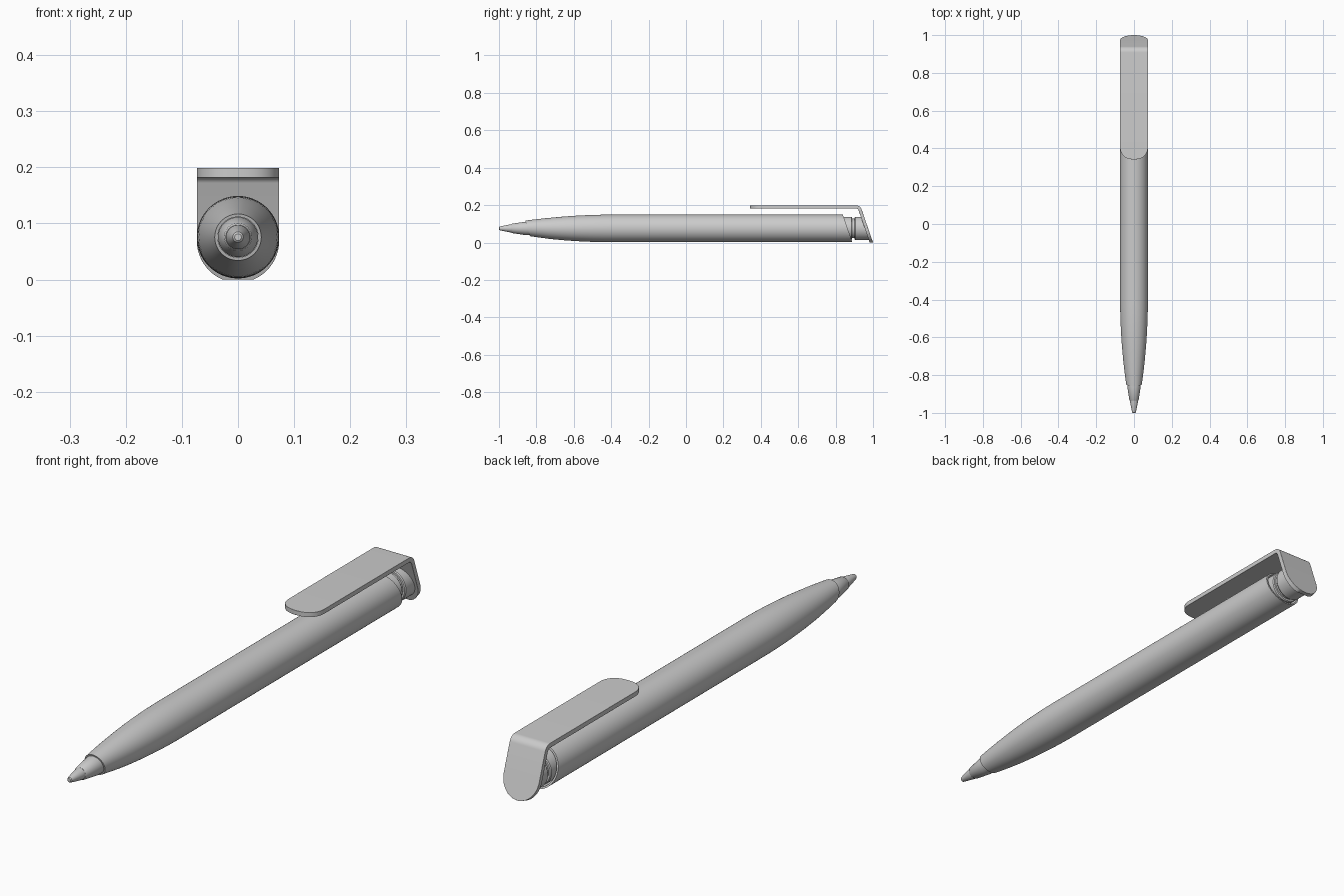
import bpy, bmesh, math

if "Cube" in bpy.data.objects:
    bpy.data.objects.remove(bpy.data.objects["Cube"])

CZ = 0.0755      # height of the pen axis
R = 0.0735       # barrel radius
SLOPE = 0.345    # lean of the rear faces (y per z)


def finish(name, bm, angle=30):
    bmesh.ops.recalc_face_normals(bm, faces=bm.faces)
    me = bpy.data.meshes.new(name)
    bm.to_mesh(me)
    bm.free()
    ob = bpy.data.objects.new(name, me)
    bpy.context.collection.objects.link(ob)
    bpy.ops.object.select_all(action='DESELECT')
    ob.select_set(True)
    bpy.context.view_layer.objects.active = ob
    bpy.ops.object.shade_smooth_by_angle(angle=math.radians(angle))
    return ob


def lathe(name, profile, n=64):
    """Rings (y, radius, slant) around the pen axis; slant shears a ring along y."""
    bm = bmesh.new()
    rings = []
    for y, r, k in profile:
        ring = []
        for i in range(n):
            a = 2 * math.pi * i / n
            dz = r * math.sin(a)
            ring.append(bm.verts.new((r * math.cos(a), y - k * dz, CZ + dz)))
        rings.append(ring)
    for a, b in zip(rings, rings[1:]):
        for i in range(n):
            j = (i + 1) % n
            bm.faces.new((a[i], a[j], b[j], b[i]))
    bm.faces.new(rings[0])
    bm.faces.new(rings[-1])
    return finish(name, bm)


# Barrel: curved taper at the front, slanted rims at both ends
barrel = [(-0.80, 0.036, 0.3), (-0.847, 0.036, 0.3), (-0.847, 0.0415, 0.3)]
for i in range(1, 15):
    y = -0.847 + 0.447 * i / 14
    barrel.append((y, R - 0.032 * ((-0.40 - y) / 0.447) ** 2, 0.3 * max(0, 1 - i / 4)))
barrel += [(0.80, R, 0), (0.864, R, SLOPE), (0.864, 0.067, SLOPE), (0.80, 0.067, SLOPE)]
lathe("barrel", barrel)

# Stepped nose cone and writing point
lathe("nose_cone", [(-0.78, 0.0355, 0), (-0.86, 0.0355, 0), (-0.93, 0.025, 0), (-0.934, 0.022, 0)])
lathe("writing_point", [(-0.92, 0.0215, 0), (-0.94, 0.0215, 0), (-0.985, 0.0125, 0),
                        (-0.997, 0.0095, 0), (-1.0, 0.006, 0)])

# Push button with a groove, ending on the slanted plate
lathe("push_button", [(0.81, 0.062, 0), (0.884, 0.062, 0), (0.888, 0.059, 0), (0.888, 0.052, 0),
                      (0.902, 0.052, 0), (0.902, 0.059, 0), (0.906, 0.062, 0), (0.965, 0.062, SLOPE)])

# Clip: bent strip, stations are (y, z, normal angle, half width)
T, TOP, BEND, W = 0.017, 0.199, 0.032, 0.0735
lean = math.pi / 2 - math.atan(SLOPE)
corner_y = 1.0 - TOP * SLOPE
stations = []
for i in range(13):                       # rounded tip
    a = math.pi / 2 * i / 12
    y = 0.342 + 0.062 * (1 - math.cos(a))
    stations.append((y, TOP, 0, max(0.004, W * math.sin(a) ** 0.8)))
y0 = corner_y - BEND * math.tan(lean / 2)
for i in range(11):                       # bend
    a = lean * i / 10
    stations.append((y0 + BEND * math.sin(a), TOP - BEND + BEND * math.cos(a), a, W))
for i in range(17):                       # round-ended rear plate
    a = math.pi / 2 * i / 16
    z = CZ - CZ * math.sin(a)
    stations.append((1.0 - z * SLOPE, z, lean, max(0.004, W * math.cos(a))))

bm = bmesh.new()
loops = []
for y, z, a, w in stations:
    iy, iz = y - T * math.sin(a), z - T * math.cos(a)
    iz = max(iz, 0.0)
    loops.append([bm.verts.new(p) for p in ((-w, y, z), (w, y, z), (w, iy, iz), (-w, iy, iz))])
for p, q in zip(loops, loops[1:]):
    for i in range(4):
        j = (i + 1) % 4
        bm.faces.new((p[i], p[j], q[j], q[i]))
bm.faces.new(loops[0])
bm.faces.new(loops[-1])
clip = finish("clip", bm, 35)
bev = clip.modifiers.new("soft_edges", 'BEVEL')
bev.width = 0.0015
bev.segments = 2
bev.limit_method = 'ANGLE'
bev.angle_limit = math.radians(50)
